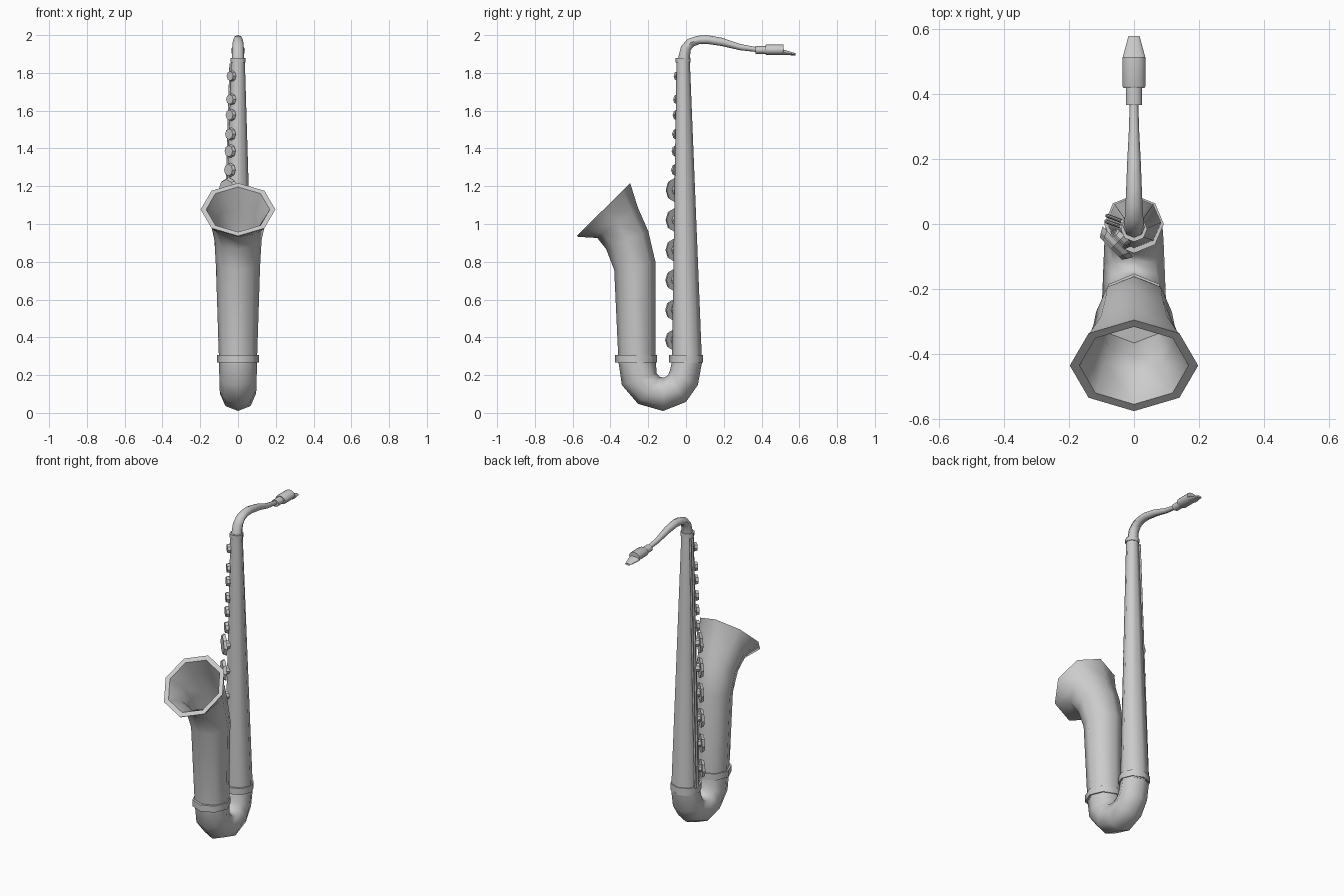
import bpy, bmesh, math
from mathutils import Vector, Matrix

cube = bpy.data.objects.get("Cube")
if cube:
    bpy.data.objects.remove(cube, do_unlink=True)

metal = bpy.data.materials.new("grey metal")
metal.use_nodes = True
GREY = (0.6, 0.6, 0.6, 1)
metal.diffuse_color = GREY
metal.node_tree.nodes["Principled BSDF"].inputs["Base Color"].default_value = GREY


def finish(name, bm, angle):
    bmesh.ops.recalc_face_normals(bm, faces=bm.faces)
    mesh = bpy.data.meshes.new(name)
    bm.to_mesh(mesh)
    bm.free()
    mesh.materials.append(metal)
    obj = bpy.data.objects.new(name, mesh)
    bpy.context.collection.objects.link(obj)
    bpy.ops.object.select_all(action='DESELECT')
    obj.select_set(True)
    bpy.context.view_layer.objects.active = obj
    bpy.ops.object.shade_smooth_by_angle(angle=math.radians(angle))
    return obj


def tube(name, rings, sides=8, angle=50):
    """Loft ellipses; each ring is two opposite (y, z) points and a half width in x."""
    bm = bmesh.new()
    loops = []
    for ya, za, yb, zb, half in rings:
        mid = Vector((0, (ya + yb) / 2, (za + zb) / 2))
        arm = Vector((0, (ya - yb) / 2, (za - zb) / 2))
        loop = []
        for i in range(sides):
            a = math.tau * i / sides
            loop.append(bm.verts.new(mid + arm * math.cos(a) + Vector((half * math.sin(a), 0, 0))))
        loops.append(loop)
    for lo, hi in zip(loops, loops[1:]):
        for i in range(sides):
            j = (i + 1) % sides
            bm.faces.new((lo[i], lo[j], hi[j], hi[i]))
    bm.faces.new(loops[0])
    bm.faces.new(loops[-1])
    return finish(name, bm, angle)


def shrink(ring, f):
    ya, za, yb, zb, half = ring
    my, mz = (ya + yb) / 2, (za + zb) / 2
    return (my + (ya - my) * f, mz + (za - mz) * f,
            my + (yb - my) * f, mz + (zb - mz) * f, half * f)


# Tapering main tube
tube("main_tube", [(-.075, .26, .085, .26, .085), (-.05, 1.87, .02, 1.87, .036)])

# U-shaped bow joining the two tubes
tube("bow", [
    (-.075, .27, .085, .27, .086), (-.085, .225, .063, .148, .088),
    (-.095, .2, 0, .058, .091), (-.116, .187, -.122, .01, .094),
    (-.138, .19, -.254, .048, .097), (-.155, .21, -.34, .148, .099),
    (-.16, .27, -.357, .27, .1)])

# Flaring bell: outside, rim, then the hollow inside
outer = [(-.16, .26, -.357, .26, .1), (-.162, .8, -.38, .757, .117),
         (-.2, .963, -.423, .868, .125), (-.254, 1.085, -.47, .926, .145),
         (-.292, 1.205, -.57, .932, .19), (-.296, 1.217, -.577, .937, .198)]
inner = [shrink(outer[-1], .85)] + [shrink(r, .88) for r in outer[3:0:-1]]
tube("bell", outer + inner)

# Collars
tube("bow_collar_back", [(-.09, z, .09, z, .092) for z in (.267, .307)])
tube("bow_collar_front", [(-.153, z, -.375, z, .11) for z in (.267, .307)])
tube("neck_collar", [(-.055, z, .025, z, .041) for z in (1.855, 1.88)])

# Curved neck
tube("neck", [
    (-.044, 1.87, .02, 1.87, .033), (-.026, 1.942, .024, 1.92, .031),
    (.01, 1.98, .042, 1.942, .028), (.058, 1.996, .074, 1.953, .026),
    (.11, 2.0, .116, 1.953, .024), (.19, 1.986, .19, 1.942, .021),
    (.286, 1.953, .286, 1.92, .016), (.38, 1.935, .38, 1.91, .013)])

# Mouthpiece: shank, barrel and wedge beak
tube("mouthpiece_shank", [(y, 1.942, y, 1.9, .025) for y in (.367, .43)], 16)
tube("mouthpiece_barrel", [(.42, 1.947, .42, 1.897, .033), (.427, 1.95, .427, 1.894, .036),
                           (.515, 1.95, .515, 1.894, .036)], 16)
tube("mouthpiece_beak", [(.51, 1.925, .51, 1.894, .036), (.58, 1.904, .58, 1.893, .017)], 16)


# Key pads facing the front right corner of the main tube
def key(name, z, radius, distance):
    facing = Vector((-1, -1, 0)).normalized()
    spin = facing.to_track_quat('Z', 'Y').to_matrix().to_4x4()
    bm = bmesh.new()
    axis = Vector((0, -.005, z))
    bmesh.ops.create_cone(bm, cap_ends=True, segments=8, radius1=radius, radius2=radius * .85,
                          depth=.018, matrix=Matrix.Translation(axis + facing * distance) @ spin)
    # short stem down to the tube
    bmesh.ops.create_cone(bm, cap_ends=True, segments=8, radius1=radius * .4, radius2=radius * .4,
                          depth=.04, matrix=Matrix.Translation(axis + facing * (distance - .02)) @ spin)
    finish(name, bm, 30)


for i in range(6):
    t = i / 5
    key(f"low_key_{i + 1}", .386 + .794 * t, .057 + .01 * t, .092 - .013 * t)
for i, z in enumerate((1.286, 1.386, 1.476, 1.577, 1.66, 1.783)):
    key(f"high_key_{i + 1}", z, .037 - .0016 * i, .064 - .0025 * i)


# Long rods running down the right side of the main tube
def rod(name, low, high, radius):
    low, high = Vector(low), Vector(high)
    span = high - low
    place = Matrix.Translation((low + high) / 2) @ span.to_track_quat('Z', 'Y').to_matrix().to_4x4()
    bm = bmesh.new()
    bmesh.ops.create_cone(bm, cap_ends=True, segments=8, radius1=radius, radius2=radius,
                          depth=span.length, matrix=place)
    finish(name, bm, 50)


rod("side_rod_back", (-.083, .026, .3), (-.036, .008, 1.85), .006)
rod("side_rod_front", (-.086, .008, .3), (-.04, -.008, 1.85), .006)
